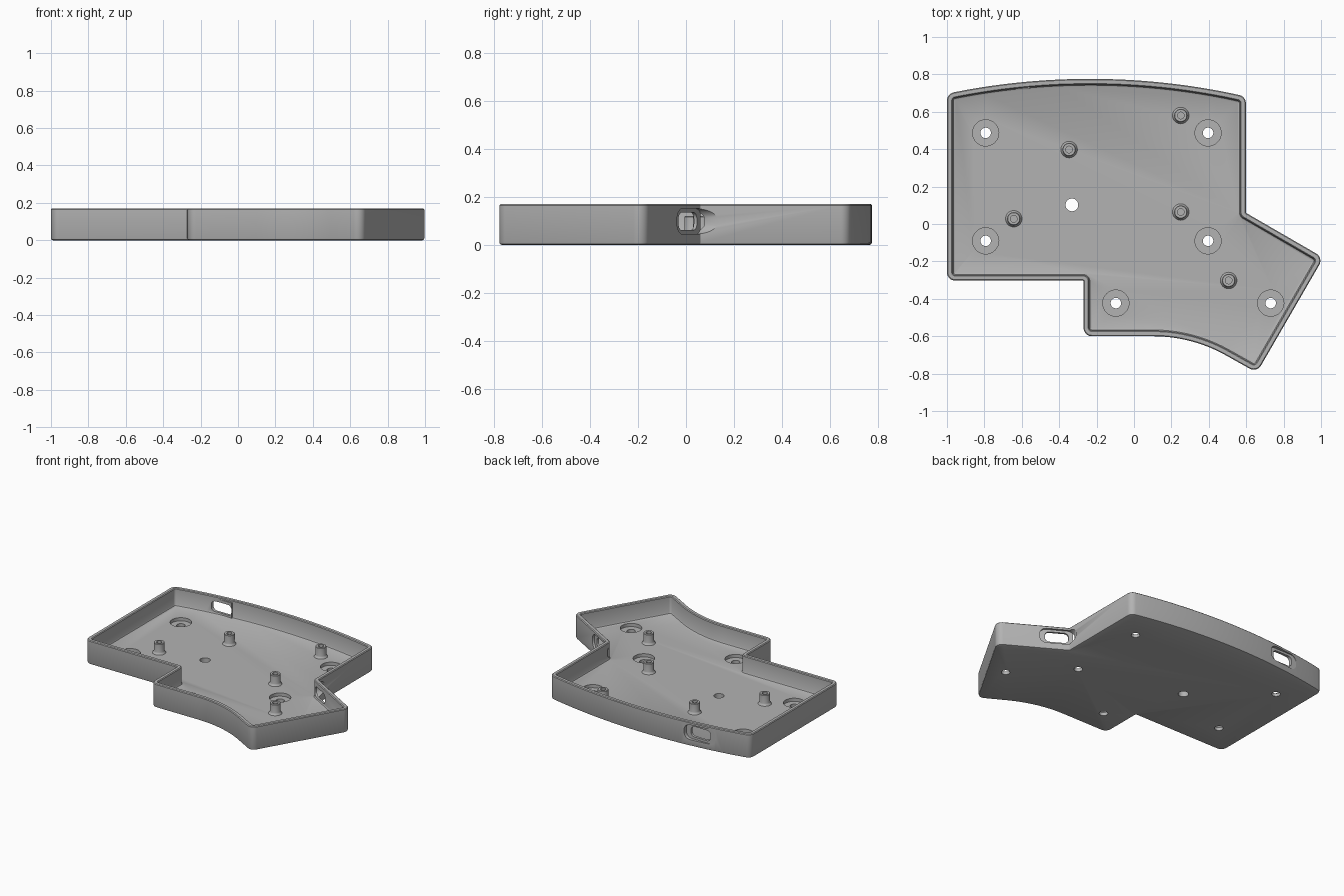
import bpy, bmesh, math
from mathutils import Vector, Matrix

if "Cube" in bpy.data.objects:
    bpy.data.objects.remove(bpy.data.objects["Cube"])

grey = bpy.data.materials.new("light grey plastic")
grey.use_nodes = True
GREY = (0.45, 0.45, 0.45, 1)
grey.diffuse_color = GREY
grey.node_tree.nodes["Principled BSDF"].inputs["Base Color"].default_value = GREY

HEIGHT, FLOOR, WALL = 0.17, 0.045, 0.03


def loft(name, loops, matrix=Matrix()):
    """Skin a stack of equal loops and cap both ends."""
    bm = bmesh.new()
    rings = [[bm.verts.new(matrix @ Vector(p)) for p in loop] for loop in loops]
    n = len(rings[0])
    for a, b in zip(rings, rings[1:]):
        for i in range(n):
            j = (i + 1) % n
            bm.faces.new((a[i], a[j], b[j], b[i]))
    bm.faces.new(rings[0][::-1])
    bm.faces.new(rings[-1])
    bmesh.ops.recalc_face_normals(bm, faces=bm.faces)
    mesh = bpy.data.meshes.new(name)
    bm.to_mesh(mesh)
    bm.free()
    mesh.materials.append(grey)
    obj = bpy.data.objects.new(name, mesh)
    bpy.context.collection.objects.link(obj)
    return obj


def lathe(name, profile, centre, sides=40):
    ring = [2 * math.pi * i / sides for i in range(sides)]
    loops = [[(r * math.cos(a), r * math.sin(a), z) for a in ring] for r, z in profile]
    return loft(name, loops, Matrix.Translation((*centre, 0)))


def fillet(prev, cur, nxt, r, steps=10):
    """Round one corner of the outline."""
    a, b = (prev - cur).normalized(), (nxt - cur).normalized()
    half = a.angle(b) / 2
    start = cur + a * (r / math.tan(half))
    end = cur + b * (r / math.tan(half))
    mid = cur + (a + b).normalized() * (r / math.sin(half))
    u, v = start - mid, end - mid
    sweep = u.angle(v)
    return [mid + (u * math.sin(sweep * (1 - t / steps)) + v * math.sin(sweep * t / steps))
            / math.sin(sweep) for t in range(steps + 1)]


def inset(points, d, z):
    """Offset a counter-clockwise outline inward."""
    out = []
    for i, p in enumerate(points):
        e1 = (p - points[i - 1]).normalized()
        e2 = (points[(i + 1) % len(points)] - p).normalized()
        n1, n2 = Vector((-e1.y, e1.x)), Vector((-e2.y, e2.x))
        q = p + (n1 + n2) * (d / (1 + n1.dot(n2)))
        out.append((q.x, q.y, z))
    return out


def use(obj, *others):
    bpy.ops.object.select_all(action="DESELECT")
    for o in (obj, *others):
        o.select_set(True)
    bpy.context.view_layer.objects.active = obj


def boolean(obj, other, operation):
    other.hide_render = True
    mod = obj.modifiers.new("cut", "BOOLEAN")
    mod.operation, mod.object, mod.solver = operation, other, "EXACT"
    use(obj)
    bpy.ops.object.modifier_apply(modifier=mod.name)
    bpy.data.objects.remove(other)


# Outline, counter-clockwise: corners carry a radius, arc points carry none
def back_y(x):
    return 0.776 - (3.74 - math.sqrt(3.74 ** 2 - (x + 0.235) ** 2))


BIG, TINY = 0.045, 0.004
path = [((-1, -0.303), BIG), ((-0.27, -0.303), TINY), ((-0.27, -0.6), BIG)]
for i in range(17):
    a = math.radians(30 * i / 16)
    path.append(((0.1 + 0.8 * math.sin(a), -0.6 - 0.8 * (1 - math.cos(a))), 0))
path += [((0.657, -0.795), BIG), ((1.013, -0.18), BIG), ((0.598, 0.06), TINY),
         ((0.598, back_y(0.598)), BIG)]
path += [((0.5 - 1.4 * i / 28, back_y(0.5 - 1.4 * i / 28)), 0) for i in range(29)]
path.append(((-1, back_y(-1)), BIG))

corners = [Vector(p) for p, r in path]
outline = []
for i, (p, r) in enumerate(path):
    if r:
        outline += fillet(corners[i - 1], corners[i], corners[(i + 1) % len(path)], r)
    else:
        outline.append(corners[i])

# Tray: one section swept round the outline, up the outside and down the inside
section = [(0.01, 0), (0.003, 0.003), (0, 0.01), (0, HEIGHT - 0.005), (0.005, HEIGHT),
           (WALL - 0.005, HEIGHT), (WALL, HEIGHT - 0.005), (WALL, FLOOR + 0.012),
           (WALL + 0.004, FLOOR + 0.004), (WALL + 0.012, FLOOR)]
tray = loft("case_tray", [inset(outline, d, z) for d, z in section])

# Flat pad behind the rear port
pad_plan = [(-0.71, 0.722), (-0.555, 0.722), (-0.555, 0.745), (-0.71, 0.73)]
pad = loft("port_pad", [[(x, y, z) for x, y in pad_plan] for z in (FLOOR - 0.01, 0.155)])
boolean(tray, pad, "UNION")

# Counterbored screw holes and one plain hole
screws = [(x, y) for x in (-0.793, 0.396) for y in (0.487, -0.09)]
screws += [(-0.097, -0.423), (0.731, -0.423)]
bore = [(0.028, -0.05), (0.028, 0.022), (0.07, 0.022), (0.07, 0.1)]
for c in screws:
    boolean(tray, lathe("screw_cutter", bore, c), "DIFFERENCE")
boolean(tray, lathe("hole_cutter", [(0.034, -0.05), (0.034, 0.1)], (-0.332, 0.102)), "DIFFERENCE")


# Port openings: a through slot inside a wider outer recess
def slot_loop(half_w, half_h, r, depth):
    loop = []
    for sx, sz, start in ((1, 1, 0), (-1, 1, 90), (-1, -1, 180), (1, -1, 270)):
        for k in range(7):
            a = math.radians(start + 15 * k)
            loop.append((sx * (half_w - r) + r * math.cos(a), depth,
                         sz * (half_h - r) + r * math.sin(a)))
    return loop


def cut_port(x, y, angle):
    slot, recess = (0.077, 0.037, 0.028), (0.115, 0.053, 0.045)
    loops = [slot_loop(*slot, -0.1), slot_loop(*slot, -0.015),
             slot_loop(*recess, -0.015), slot_loop(*recess, 0.1)]
    place = Matrix.Translation((x, y, 0.098)) @ Matrix.Rotation(math.radians(angle), 4, "Z")
    boolean(tray, loft("port_cutter", loops, place), "DIFFERENCE")


cut_port(-0.635, back_y(-0.635), 0)
cut_port(0.598 + 0.08 * 0.866, 0.06 - 0.08 * 0.5, -30)

# Standoffs with blind holes
standoff = [(0.046, FLOOR - 0.005), (0.043, FLOOR + 0.003), (0.037, FLOOR + 0.009),
            (0.035, FLOOR + 0.016), (0.035, 0.117), (0.032, 0.12), (0.018, 0.12), (0.018, 0.055)]
spots = [(-0.347, 0.398), (0.25, 0.58), (-0.643, 0.028), (0.25, 0.064), (0.506, -0.302)]
posts = [lathe("standoff_%d" % (i + 1), standoff, c) for i, c in enumerate(spots)]

use(tray, *posts)
bpy.ops.object.shade_smooth_by_angle(angle=math.radians(35))
